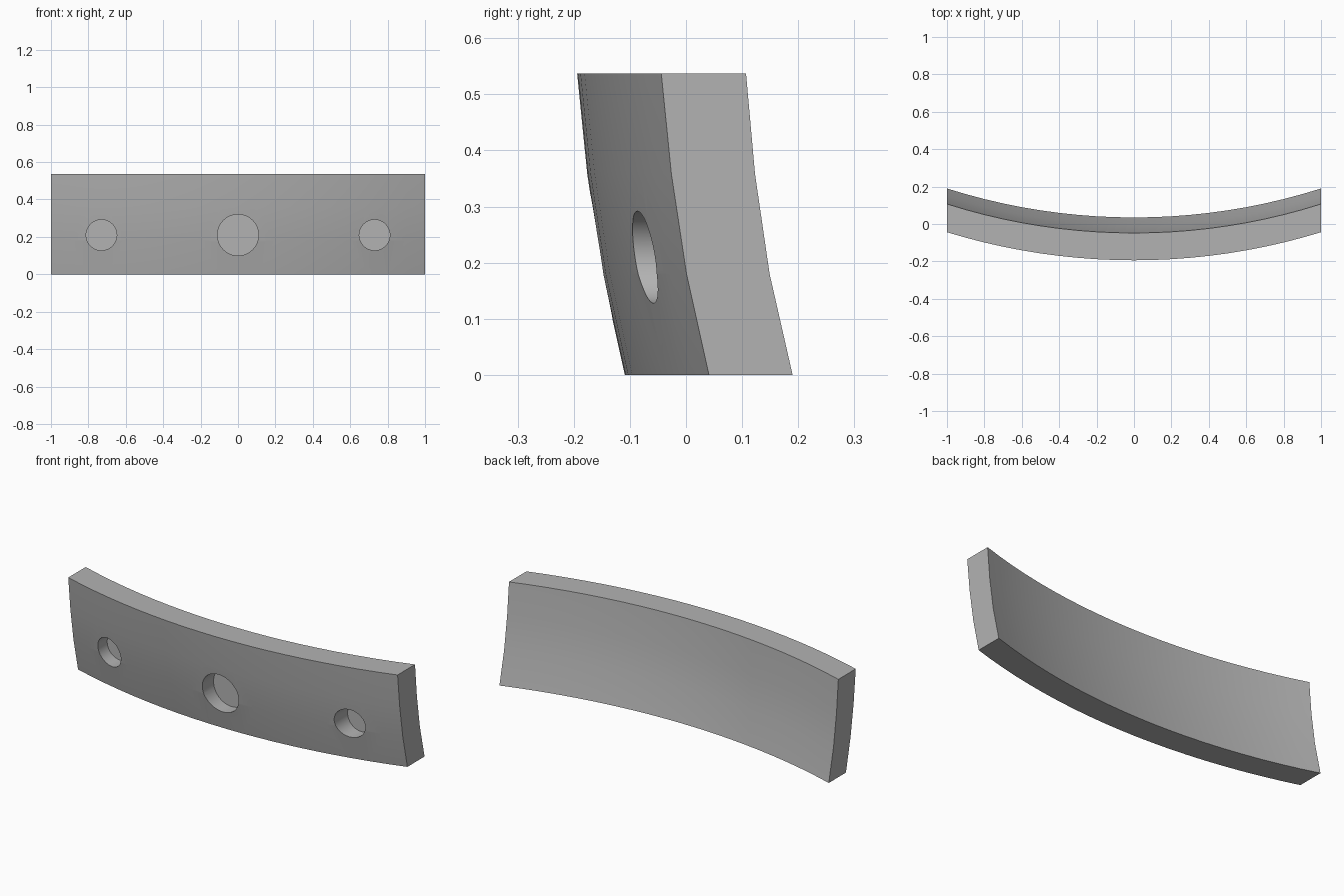
import bpy, bmesh, math

if "Cube" in bpy.data.objects:
    bpy.data.objects.remove(bpy.data.objects["Cube"])

grey = bpy.data.materials.new("grey")
grey.diffuse_color = (0.45, 0.45, 0.45, 1)
grey.use_nodes = True
grey.node_tree.nodes["Principled BSDF"].inputs["Base Color"].default_value = grey.diffuse_color

COLS = 20
HEIGHTS = [0, 0.18, 0.358, 0.537]
FRONT = [-0.109, -0.149, -0.176, -0.194]   # leaning profile at the middle
BACK = [0.035, -0.006, -0.032, -0.048]


def arc(x, sag):
    """Forward offset of a circular arc that rises by sag at x = 1."""
    r = (1 + sag * sag) / (2 * sag)
    return r - math.sqrt(r * r - x * x)


# Curved plate, swept along x from a leaning cross-section
bm = bmesh.new()
sections = []
for i in range(COLS + 1):
    x = -1 + 2 * i / COLS
    ring = [bm.verts.new((x, y + arc(x, 0.15), z)) for y, z in zip(FRONT, HEIGHTS)]
    ring += [bm.verts.new((x, y + arc(x, 0.155), z))
             for y, z in reversed(list(zip(BACK, HEIGHTS)))]
    sections.append(ring)
for a, b in zip(sections, sections[1:]):
    for j in range(len(a)):
        k = (j + 1) % len(a)
        bm.faces.new((a[j], b[j], b[k], a[k]))
bm.faces.new(sections[0])
bm.faces.new(sections[-1])
bmesh.ops.recalc_face_normals(bm, faces=bm.faces)
mesh = bpy.data.meshes.new("curved_plate")
bm.to_mesh(mesh)
bm.free()
mesh.materials.append(grey)
plate = bpy.data.objects.new("curved_plate", mesh)
bpy.context.collection.objects.link(plate)

# Blind round holes in the front: name, x, radius, y of the flat bottom
for name, x, radius, floor in (("middle_hole", 0, 0.11, -0.055),
                               ("left_hole", -0.73, 0.082, 0.025),
                               ("right_hole", 0.73, 0.082, 0.025)):
    bpy.ops.mesh.primitive_cylinder_add(vertices=48, radius=radius, depth=0.6,
                                        location=(x, floor - 0.3, 0.21),
                                        rotation=(math.pi / 2, 0, 0))
    cutter = bpy.context.object
    cutter.name = name + "_cutter"
    cutter.data.materials.append(grey)
    cutter.hide_render = True
    cut = plate.modifiers.new(name, 'BOOLEAN')
    cut.operation = 'DIFFERENCE'
    cut.solver = 'EXACT'
    cut.object = cutter

# Apply the cuts, drop the cutters and smooth the gentle curves
bpy.ops.object.select_all(action='DESELECT')
bpy.context.view_layer.objects.active = plate
plate.select_set(True)
for m in list(plate.modifiers):
    cutter = m.object
    bpy.ops.object.modifier_apply(modifier=m.name)
    bpy.data.objects.remove(cutter)
bpy.ops.object.shade_smooth_by_angle(angle=math.radians(30))
